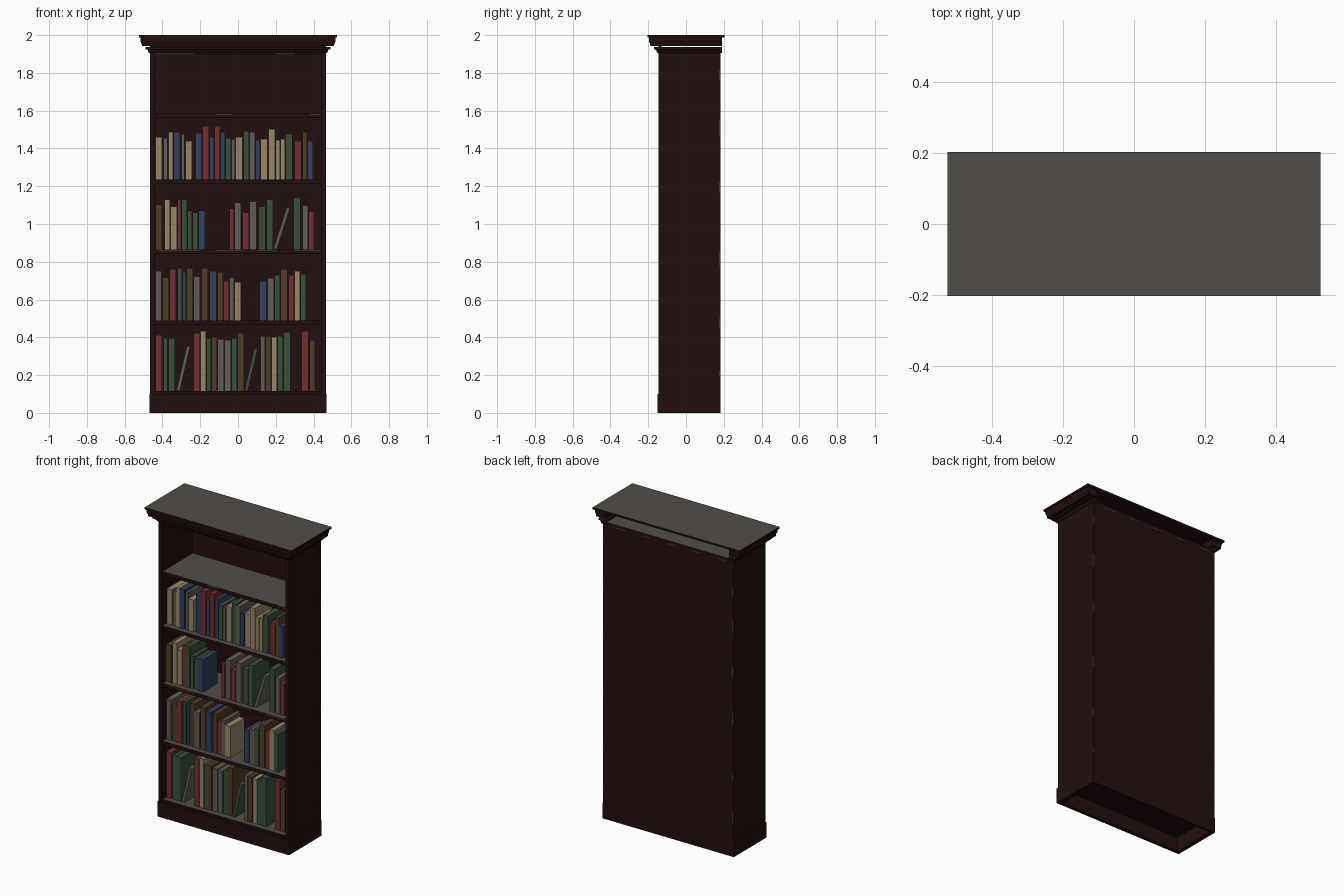
import bpy, bmesh, math, random
from mathutils import Matrix, Vector

if "Cube" in bpy.data.objects:
    bpy.data.objects.remove(bpy.data.objects["Cube"])

random.seed(7)


def material(name, r, g, b):
    m = bpy.data.materials.new(name)
    m.diffuse_color = (r, g, b, 1)
    m.use_nodes = True
    m.node_tree.nodes["Principled BSDF"].inputs["Base Color"].default_value = m.diffuse_color
    return m


WOOD = material("dark_mahogany", 0.017, 0.0045, 0.0045)
DUST = material("dusty_grey", 0.085, 0.077, 0.065)
WEAR = material("worn_edge_brown", 0.055, 0.032, 0.014)
COVERS = {
    "r": material("red_cover", 0.17, 0.028, 0.034),
    "g": material("green_cover", 0.04, 0.08, 0.045),
    "b": material("blue_cover", 0.034, 0.05, 0.11),
    "t": material("tan_cover", 0.32, 0.24, 0.145),
    "n": material("brown_cover", 0.085, 0.045, 0.02),
    "y": material("grey_cover", 0.12, 0.11, 0.095),
}


def finish(name, bm, mats, dusty=False):
    bmesh.ops.recalc_face_normals(bm, faces=bm.faces)
    if dusty:  # dust lies on faces that look up
        for f in bm.faces:
            f.normal_update()
            f.material_index = 1 if f.normal.z > 0.7 else 0
    me = bpy.data.meshes.new(name)
    bm.to_mesh(me)
    bm.free()
    for m in mats:
        me.materials.append(m)
    ob = bpy.data.objects.new(name, me)
    bpy.context.collection.objects.link(ob)
    return ob


def add_box(bm, lo, hi, transform=None):
    lo, hi = Vector(lo), Vector(hi)
    m = Matrix.Translation((lo + hi) / 2) @ Matrix.Diagonal((*(hi - lo), 1))
    bmesh.ops.create_cube(bm, size=1, matrix=(transform or Matrix()) @ m)


def board(name, lo, hi, dusty=False):
    bm = bmesh.new()
    add_box(bm, lo, hi)
    return finish(name, bm, [WOOD, DUST] if dusty else [WOOD], dusty)


HX, FRONT, BACK = 0.465, -0.145, 0.182
INNER = 0.441


def moulding(name, profile, back=0.19):
    """Sweep an (outset, height) profile round left, front and right sides."""
    bm = bmesh.new()
    rows = []
    for sx, at_back in ((-1, 1), (-1, 0), (1, 0), (1, 1)):
        rows.append([bm.verts.new((sx * (HX + o), back if at_back else FRONT - o, z))
                     for o, z in profile])
    n = len(profile)
    for a, b in zip(rows, rows[1:]):
        for i in range(n):
            j = (i + 1) % n
            bm.faces.new((a[i], a[j], b[j], b[i]))
    bm.faces.new(rows[0])
    bm.faces.new(rows[-1])
    return finish(name, bm, [WOOD, DUST], True)


# Carcass: sides, back, top board and hollow plinth
for s, side in ((-1, "left"), (1, "right")):
    x0, x1 = sorted((s * INNER, s * HX))
    board(side + "_side", (x0, FRONT, 0.0), (x1, 0.17, 1.91))
    x0, x1 = sorted((s * HX, s * 0.469))
    board(side + "_plinth", (x0, -0.15, 0), (x1, BACK, 0.1))
board("back_panel", (-HX, 0.168, 0.0), (HX, BACK, 1.9))
board("top_board", (-HX, -0.14, 1.895), (HX, BACK, 1.918), True)
board("front_plinth", (-0.469, -0.15, 0), (0.469, -0.127, 0.1))

# Cornice: two mouldings open at the back, frieze and top slab
moulding("lower_cornice", [(-0.024, 1.905), (0.004, 1.905), (0.01, 1.912), (0.012, 1.922),
                           (0.025, 1.924), (0.025, 1.936), (-0.024, 1.936)])
moulding("upper_cornice", [(-0.024, 1.942), (0.044, 1.942), (0.045, 1.955),
                           (0.05, 1.965), (0.052, 1.988), (-0.024, 1.988)])
board("frieze", (-HX, FRONT, 1.918), (HX, -0.13, 1.988))
board("top_slab", (-0.525, -0.203, 1.987), (0.525, 0.203, 2.0), True)

# Shelves
SHELVES = (0.115, 0.49, 0.865, 1.235, 1.585)
for i, z in enumerate(SHELVES):
    board(f"shelf_{i + 1}", (-INNER, -0.14, z - 0.023), (INNER, 0.168, z), True)


# Books: one letter per colour, capital letter for a leaning book,
# with left edges and heights in millimetres
def book_row(z, colours, lefts, heights):
    ends = lefts[1:] + [lefts[-1] + 32]
    for i, (c, x, h, e) in enumerate(zip(colours, lefts, heights, ends)):
        x, h, w = x / 1000, h / 1000, min(e - x - 3, 40) / 1000
        w = min((e / 1000 - x) - 0.003, 0.036)
        front = -0.105 + random.uniform(-0.004, 0.006)
        depth = min(0.19, 0.06 + 0.42 * h) + random.uniform(-0.008, 0.008)
        bm = bmesh.new()
        if c.isupper():
            w, a = 0.018, 0.23 if z < 0.5 else 0.31
            tall = (h - w * math.sin(a)) / math.cos(a)
            tilt = Matrix.Translation((x, 0, z + w * math.sin(a))) @ Matrix.Rotation(a, 4, 'Y')
            add_box(bm, (0, front, 0), (w, front + depth, tall), tilt)
        else:
            add_box(bm, (x, front, z), (x + w, front + depth, z + h))
        finish(f"book_{z:.1f}_{i + 1}", bm, [COVERS[c.lower()]])


book_row(SHELVES[0], "rggYrtgnyygnGyntggrn",
         [-438, -395, -369, -326, -236, -199, -167, -141, -109, -72, -34, -3, 34,
          119, 146, 178, 210, 241, 337, 379],
         [297, 281, 281, 239, 308, 318, 281, 286, 276, 271, 281, 308, 228,
          292, 292, 286, 292, 313, 318, 271])
book_row(SHELVES[1], "ynrgbnynbnrytbygnrtg",
         [-438, -401, -363, -321, -294, -273, -236, -194, -151, -109, -77, -45, -19,
          114, 156, 194, 225, 268, 300, 332],
         [260, 228, 271, 276, 255, 276, 233, 276, 260, 255, 207, 228, 202,
          207, 223, 239, 271, 239, 260, 244])
book_row(SHELVES[2], "nttrgggbryryggYgyr",
         [-438, -390, -358, -321, -300, -268, -241, -210, -45, -19, 24, 61, 109,
          151, 188, 294, 342, 374],
         [239, 265, 228, 265, 265, 207, 196, 207, 218, 249, 196, 255, 228,
          265, 223, 276, 233, 202])
book_row(SHELVES[3], "tytbytbrbrbgytgybttttgrnb",
         [-438, -395, -369, -342, -300, -279, -225, -188, -151, -125, -93, -66, -34,
          -13, 29, 61, 93, 119, 162, 199, 225, 252, 300, 342, 369],
         [225, 220, 252, 252, 241, 204, 247, 284, 225, 284, 252, 220, 215,
          225, 257, 252, 210, 215, 268, 210, 215, 241, 204, 252, 204])

# Worn patches: thin plates along shelf fronts and back edges
bm = bmesh.new()
for z, spans in ((SHELVES[4], ((-0.12, -0.03), (0.38, 0.44))),
                 (SHELVES[2], ((-0.42, -0.2), (-0.12, 0.03), (0.1, 0.2), (0.3, 0.44))),
                 (1.905, ((-0.44, -0.23), (0.2, 0.3)))):
    for a, b in spans:
        add_box(bm, (a, -0.1415, z - 0.008), (b, -0.139, z - 0.001))
for s in (-1, 1):
    for k in range(6):
        z = 0.15 + 0.3 * k + random.uniform(0, 0.12)
        x0, x1 = sorted((s * 0.457, s * 0.466))
        add_box(bm, (x0, 0.174, z), (x1, 0.1828, z + random.uniform(0.03, 0.09)))
for k in range(5):
    x = -0.42 + 0.18 * k
    add_box(bm, (x, 0.178, 1.895), (x + random.uniform(0.05, 0.12), 0.1828, 1.903))
finish("worn_patches", bm, [WEAR])
